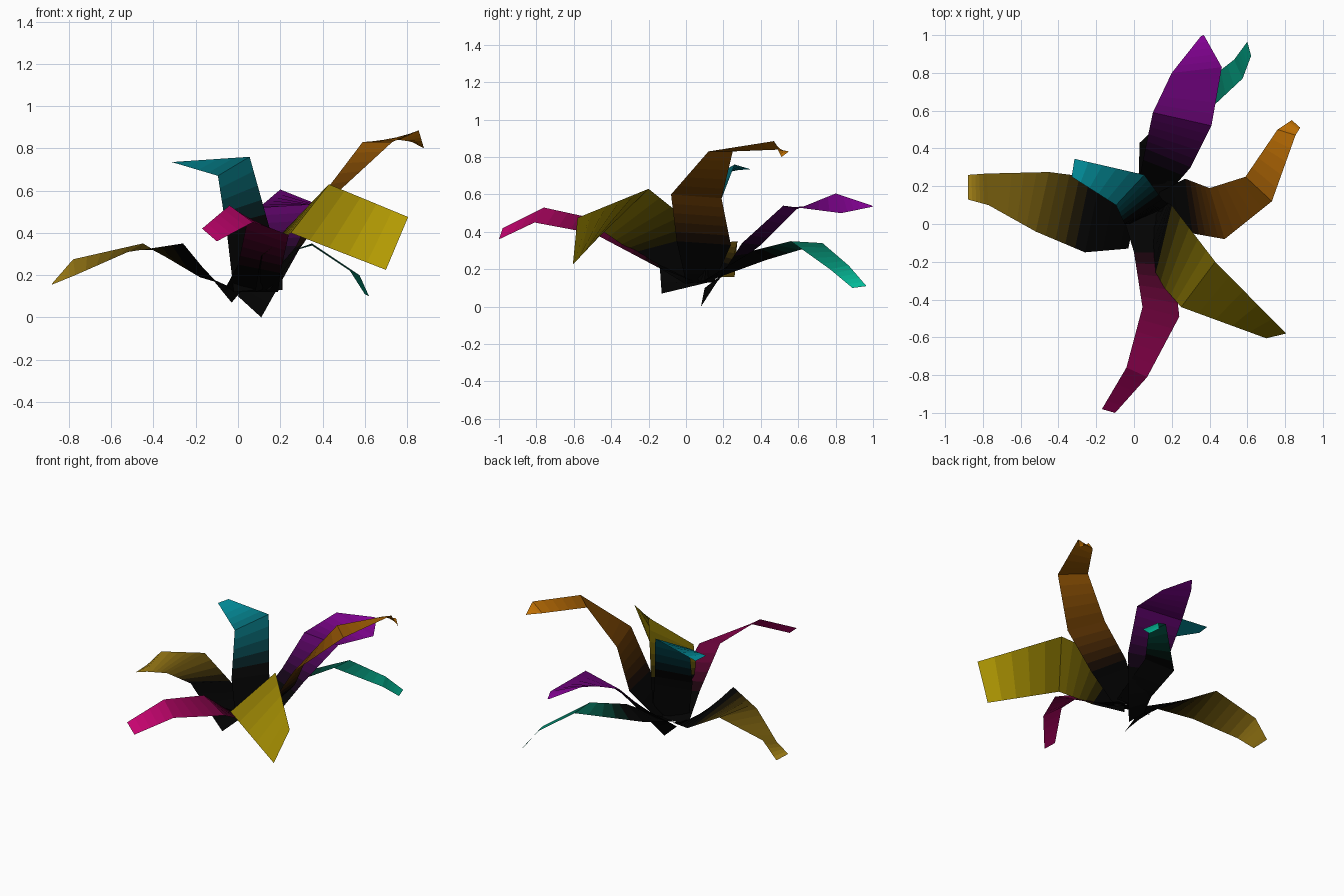
import bpy
from mathutils import Vector

SUB = 5  # colour bands per leaf segment


def leaf(name, colour, dark, rows):
    """Folded strip leaf; rows run base to tip as (left edge, right edge).
    dark is the fraction of the leaf that stays black at the base."""
    rows = [(Vector(r[:3]), Vector(r[3:])) for r in rows]
    bands = (len(rows) - 1) * SUB
    verts, faces = [], []
    for i in range(bands + 1):
        s = min(i // SUB, len(rows) - 2)
        t = i / SUB - s
        for side in (0, 1):
            verts.append(rows[s][side].lerp(rows[s + 1][side], t))
    for i in range(bands):
        a = 2 * i
        faces.append((a, a + 1, a + 3, a + 2))
    mesh = bpy.data.meshes.new(name)
    mesh.from_pydata(verts, [], faces)
    # Colour fades from black at the base to full at the tip
    for i, poly in enumerate(mesh.polygons):
        f = (i + 0.5) / bands
        k = max(0.0, (f - dark) / (1 - dark)) ** 1.2
        mat = bpy.data.materials.new(f"{name}_band_{i}")
        mat.diffuse_color = (*[0.001 + c * k for c in colour], 1)
        mesh.materials.append(mat)
        poly.material_index = i
    mesh.update()
    bpy.context.collection.objects.link(bpy.data.objects.new(name, mesh))


# Left leaf
leaf("gold_leaf", (0.5, 0.30, 0.01), 0.3, [
    (-0.03, -0.13, 0.07, 0.02, 0.12, 0.13),
    (-0.26, -0.15, 0.35, -0.18, 0.24, 0.19),
    (-0.52, -0.04, 0.31, -0.45, 0.275, 0.35),
    (-0.77, 0.10, 0.20, -0.78, 0.267, 0.275),
    (-0.88, 0.13, 0.155, -0.88, 0.26, 0.16)])

# Front leaf
leaf("pink_leaf", (0.6, 0.0, 0.17), 0.25, [
    (-0.07, 0.08, 0.12, 0.19, 0.08, 0.12),
    (0.0, -0.15, 0.25, 0.20, -0.15, 0.21),
    (0.045, -0.44, 0.46, 0.24, -0.49, 0.39),
    (-0.04, -0.76, 0.53, 0.07, -0.81, 0.45),
    (-0.17, -0.98, 0.42, -0.10, -1.0, 0.36)])

# Front right leaf
leaf("yellow_leaf", (0.5, 0.36, 0.0), 0.3, [
    (0.17, 0.12, 0.15, 0.08, 0.0, 0.12),
    (0.2, 0.1, 0.39, 0.11, -0.28, 0.29),
    (0.43, -0.20, 0.63, 0.25, -0.44, 0.40),
    (0.805, -0.58, 0.475, 0.70, -0.605, 0.225)])

# Tall right leaf
leaf("orange_leaf", (0.65, 0.2, 0.0), 0.2, [
    (0.1, 0.15, 0.13, 0.15, 0.0, 0.13),
    (0.27, 0.24, 0.33, 0.31, -0.05, 0.35),
    (0.40, 0.19, 0.58, 0.48, -0.08, 0.60),
    (0.59, 0.25, 0.83, 0.73, 0.12, 0.83),
    (0.76, 0.50, 0.84, 0.855, 0.47, 0.885),
    (0.835, 0.55, 0.83, 0.88, 0.51, 0.80)])

# Back leaf
leaf("purple_leaf", (0.35, 0.0, 0.45), 0.2, [
    (0.0, 0.10, 0.10, 0.11, 0.08, 0.0),
    (0.06, 0.40, 0.33, 0.30, 0.30, 0.34),
    (0.10, 0.59, 0.52, 0.41, 0.52, 0.54),
    (0.20, 0.80, 0.605, 0.465, 0.83, 0.50),
    (0.355, 0.995, 0.54, 0.37, 1.0, 0.535)])

# Low back leaf
leaf("green_leaf", (0.0, 0.55, 0.35), 0.3, [
    (0.02, 0.10, 0.13, 0.21, 0.08, 0.13),
    (0.03, 0.43, 0.25, 0.21, 0.36, 0.30),
    (0.35, 0.73, 0.34, 0.35, 0.56, 0.35),
    (0.53, 0.87, 0.22, 0.575, 0.77, 0.20),
    (0.60, 0.965, 0.11, 0.62, 0.89, 0.10)])

# Upright left leaf
leaf("teal_leaf", (0.0, 0.33, 0.4), 0.4, [
    (-0.02, 0.0, 0.12, 0.19, 0.10, 0.14),
    (-0.05, 0.0, 0.38, 0.15, 0.13, 0.42),
    (-0.095, 0.10, 0.67, 0.055, 0.26, 0.76),
    (-0.33, 0.25, 0.74, -0.315, 0.345, 0.735)])
